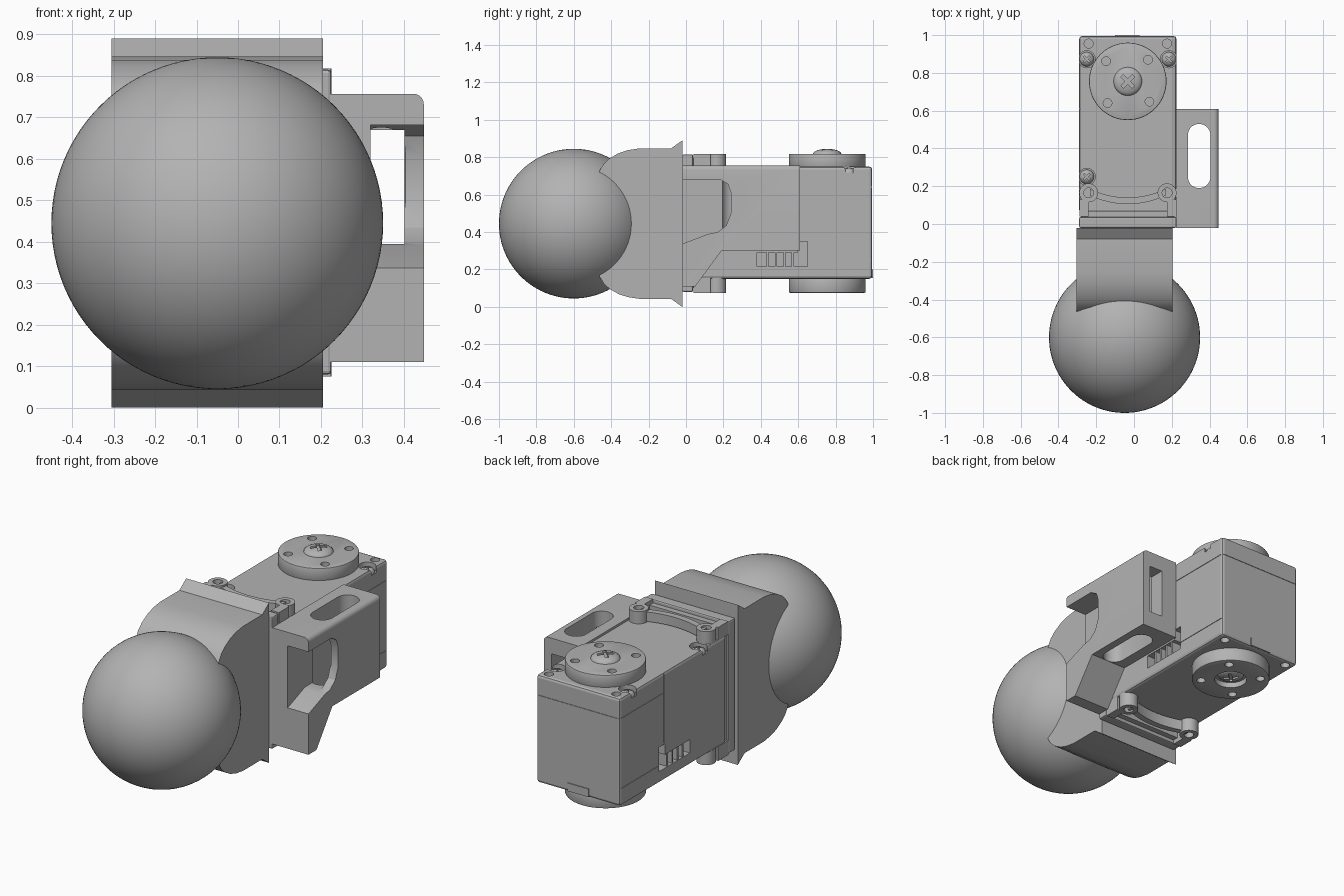
import bpy
import bmesh
from math import pi, sin, cos, radians
from mathutils import Vector, Matrix

cube = bpy.data.objects.get("Cube")
if cube:
    bpy.data.objects.remove(cube, do_unlink=True)

gray = bpy.data.materials.new("plain gray")
gray.use_nodes = True
gray.diffuse_color = (0.45, 0.45, 0.45, 1)
gray.node_tree.nodes["Principled BSDF"].inputs["Base Color"].default_value = (0.45, 0.45, 0.45, 1)

CX = -0.033      # centre line of the motor
MID = 0.447      # mid height


def finish(name, bm):
    bmesh.ops.recalc_face_normals(bm, faces=bm.faces)
    mesh = bpy.data.meshes.new(name)
    bm.to_mesh(mesh)
    bm.free()
    mesh.materials.append(gray)
    ob = bpy.data.objects.new(name, mesh)
    bpy.context.collection.objects.link(ob)
    return ob


def prism(name, points, lo, hi, axis="z"):
    """Extrude a profile: (x, y) along z, or (y, z) along x."""
    bm = bmesh.new()
    place = (lambda a, b, h: (a, b, h)) if axis == "z" else (lambda a, b, h: (h, a, b))
    face = bm.faces.new([bm.verts.new(place(a, b, lo)) for a, b in points])
    out = bmesh.ops.extrude_face_region(bm, geom=[face])
    verts = [g for g in out["geom"] if isinstance(g, bmesh.types.BMVert)]
    bmesh.ops.translate(bm, verts=verts, vec=Vector(place(0, 0, hi - lo)))
    return finish(name, bm)


def box(name, x0, x1, y0, y1, z0, z1):
    return prism(name, [(x0, y0), (x1, y0), (x1, y1), (x0, y1)], z0, z1)


def disc(name, x, y, r, z0, z1, n=32):
    pts = [(x + r * cos(2 * pi * i / n), y + r * sin(2 * pi * i / n)) for i in range(n)]
    return prism(name, pts, z0, z1)


def use(ob):
    bpy.ops.object.select_all(action="DESELECT")
    ob.select_set(True)
    bpy.context.view_layer.objects.active = ob


def smooth(ob, angle=30):
    use(ob)
    bpy.ops.object.shade_smooth_by_angle(angle=radians(angle))


def cut(ob, *cutters):
    use(ob)
    for c in cutters:
        c.hide_render = True
        m = ob.modifiers.new("cut", "BOOLEAN")
        m.operation, m.solver, m.object = "DIFFERENCE", "EXACT", c
        bpy.ops.object.modifier_apply(modifier=m.name)
        bpy.data.objects.remove(c, do_unlink=True)


def bevel(ob, width, segments=2):
    use(ob)
    m = ob.modifiers.new("bevel", "BEVEL")
    m.width, m.segments, m.limit_method = width, segments, "ANGLE"
    bpy.ops.object.modifier_apply(modifier=m.name)


def screw(name, x, y, r, z0, z1, up=1):
    """Domed screw head with a cross recess."""
    bm = bmesh.new()
    bmesh.ops.create_uvsphere(bm, u_segments=28, v_segments=12, radius=r)
    bmesh.ops.scale(bm, verts=bm.verts, vec=(1, 1, (z1 - z0) / r))
    base = z0 if up > 0 else z1
    bmesh.ops.translate(bm, verts=bm.verts, vec=(x, y, base))
    head = finish(name, bm)
    tip = z1 if up > 0 else z0
    for turn in (0, 1):
        a, b = (0.55 * r, 0.12 * r) if turn else (0.12 * r, 0.55 * r)
        c = box("cross_cutter", -a, a, -b, b, -0.015, 0.015)
        c.data.transform(Matrix.Translation((x, y, tip)) @ Matrix.Rotation(pi / 4, 4, "Z"))
        cut(head, c)
    smooth(head)


# Ball at the tip
bm = bmesh.new()
bmesh.ops.create_uvsphere(bm, u_segments=96, v_segments=48, radius=0.4)
bmesh.ops.translate(bm, verts=bm.verts, vec=(-0.05, -0.6, 0.445))
smooth(finish("ball", bm))

# Flared holder behind the ball, mirrored about mid height
half = [(-0.02, 0.89), (-0.08, 0.847), (-0.25, 0.847), (-0.31, 0.838), (-0.36, 0.822),
        (-0.41, 0.793), (-0.44, 0.765), (-0.463, 0.727)]
holder = prism("ball_holder", half + [(y, 0.89 - z) for y, z in reversed(half)], -0.305, 0.205, "x")
smooth(holder, 22)

# Motor body with connector pockets, corner screw pockets and mounting holes
body = box("motor_body", -0.29, 0.225, 0.06, 0.995, 0.15, 0.75)
bevel(body, 0.015)
for x0, x1 in ((-0.4, -0.225), (0.16, 0.4)):
    cut(body, box("pocket", x0, x1, 0.38, 0.65, 0.215, 0.29),
        box("pocket_step", x0, x1, 0.6, 0.65, 0.25, 0.35))
spots = [(-0.25, 0.872), (0.185, 0.872), (-0.25, 0.25)]
for x, y in spots:
    cut(body, disc("screw_pocket", x, y, 0.045, 0.715, 0.9))
for x in (-0.24, 0.175):
    cut(body, disc("mount_hole", x, 0.955, 0.024, 0.62, 0.9, 20),
        disc("mount_hole", x, 0.955, 0.024, 0, 0.28, 20))
# Shallow seams around the case
for z in (0.25, 0.64):
    for x in (-0.29, 0.225):
        cut(body, box("seam", x - 0.003, x + 0.003, 0.61, 1.1, z - 0.003, z + 0.003))
for x in (-0.29, 0.225):
    cut(body, box("seam", x - 0.003, x + 0.003, 0.607, 0.613, 0.36, 0.9))
cut(body, box("seam", -0.4, 0.4, 0.992, 1.1, 0.637, 0.643))
for x, y in spots:
    screw("case_screw", x, y, 0.038, 0.715, 0.745)

# Connector pins in both pockets
for side, x in (("right", -0.25), ("left", 0.185)):
    for i in range(4):
        y = 0.43 + 0.045 * i
        box(f"{side}_connector_pin", x - 0.035, x + 0.035, y, y + 0.012, 0.215, 0.29)

# Front mounting plate and its neck
plate = box("front_plate", -0.29, 0.225, -0.02, 0.038, 0.08, 0.815)
bevel(plate, 0.008)
box("plate_neck", -0.28, 0.215, 0.03, 0.07, 0.1, 0.795)

# Screw ears joined by a curved strip, above and below
for side, z0, z1 in (("top", 0.745, 0.818), ("bottom", 0.075, 0.155)):
    outer, inner = [], []
    for i in range(17):
        t = -1 + i / 8
        outer.append((CX + 0.2 * t, 0.14 + 0.045 * t * t))
        inner.append((CX + 0.2 * t, 0.105 + 0.045 * t * t))
    smooth(prism(f"{side}_ear_strip", outer + inner[::-1], z0 + 0.01, z1 - 0.01))
    for x, s in ((-0.24, -1), (0.175, 1)):
        ear = disc(f"{side}_ear", x, 0.165, 0.05, z0, z1)
        cut(ear, disc("ear_hole", x, 0.165, 0.026, 0, 1, 20))
        smooth(ear)
        box(f"{side}_ear_root", min(x, x + s * 0.049), max(x, x + s * 0.049), 0.04, 0.13, z0, z1)

# Output discs with bolt holes and centre screws
for side, z0, z1 in (("top", 0.745, 0.818), ("bottom", 0.075, 0.155)):
    horn = disc(f"{side}_output_disc", CX, 0.755, 0.205, z0, z1, 64)
    bevel(horn, 0.006)
    face = z1 if side == "top" else z0
    for k in range(4):
        a = radians(47 + 90 * k)
        cut(horn, disc("bolt_hole", CX + 0.157 * cos(a), 0.755 + 0.157 * sin(a), 0.023,
                       face - 0.03, face + 0.03, 20))
    if side == "bottom":
        cut(horn, disc("screw_recess", CX, 0.755, 0.085, 0, 0.105, 40))
        screw("bottom_centre_screw", CX, 0.755, 0.07, 0.082, 0.108, -1)
    else:
        screw("top_centre_screw", CX, 0.755, 0.076, z1 - 0.002, 0.845)
    smooth(horn)

# Small rear latch under the body
box("rear_latch", -0.1, 0.03, 0.985, 1.0, 0.155, 0.2)

# Side bracket: sloped underside, vertical slot, lengthwise passage and front notch
bracket = prism("side_bracket", [(-0.02, 0.11), (0.05, 0.11), (0.19, 0.3), (0.61, 0.3),
                                 (0.61, 0.757), (-0.02, 0.757)], 0.222, 0.448, "x")
use(bracket)
bm = bmesh.new()
bm.from_mesh(bracket.data)
edge = [e for e in bm.edges if all(v.co.x > 0.44 and v.co.z > 0.75 for v in e.verts)]
bmesh.ops.bevel(bm, geom=edge, offset=0.025, segments=5, affect="EDGES", profile=0.5)
bm.to_mesh(bracket.data)
bm.free()
slot = [(0.345 + 0.06 * cos(a), (0.47 if a < pi else 0.25) + 0.06 * sin(a))
        for a in [pi * (i + 0.5) / 12 for i in range(24)]]
notch = [(-0.1, 0.31), (-0.02, 0.337), (0.12, 0.39), (0.17, 0.4), (0.215, 0.435), (0.24, 0.5),
         (0.24, 0.61), (0.225, 0.655), (0.18, 0.682), (-0.1, 0.682)]
cut(bracket, prism("slot_cutter", slot, 0, 1),
    box("passage_cutter", 0.32, 0.402, -0.1, 0.7, 0.395, 0.67),
    prism("notch_cutter", notch, 0.32, 0.6, "x"))
smooth(bracket)
